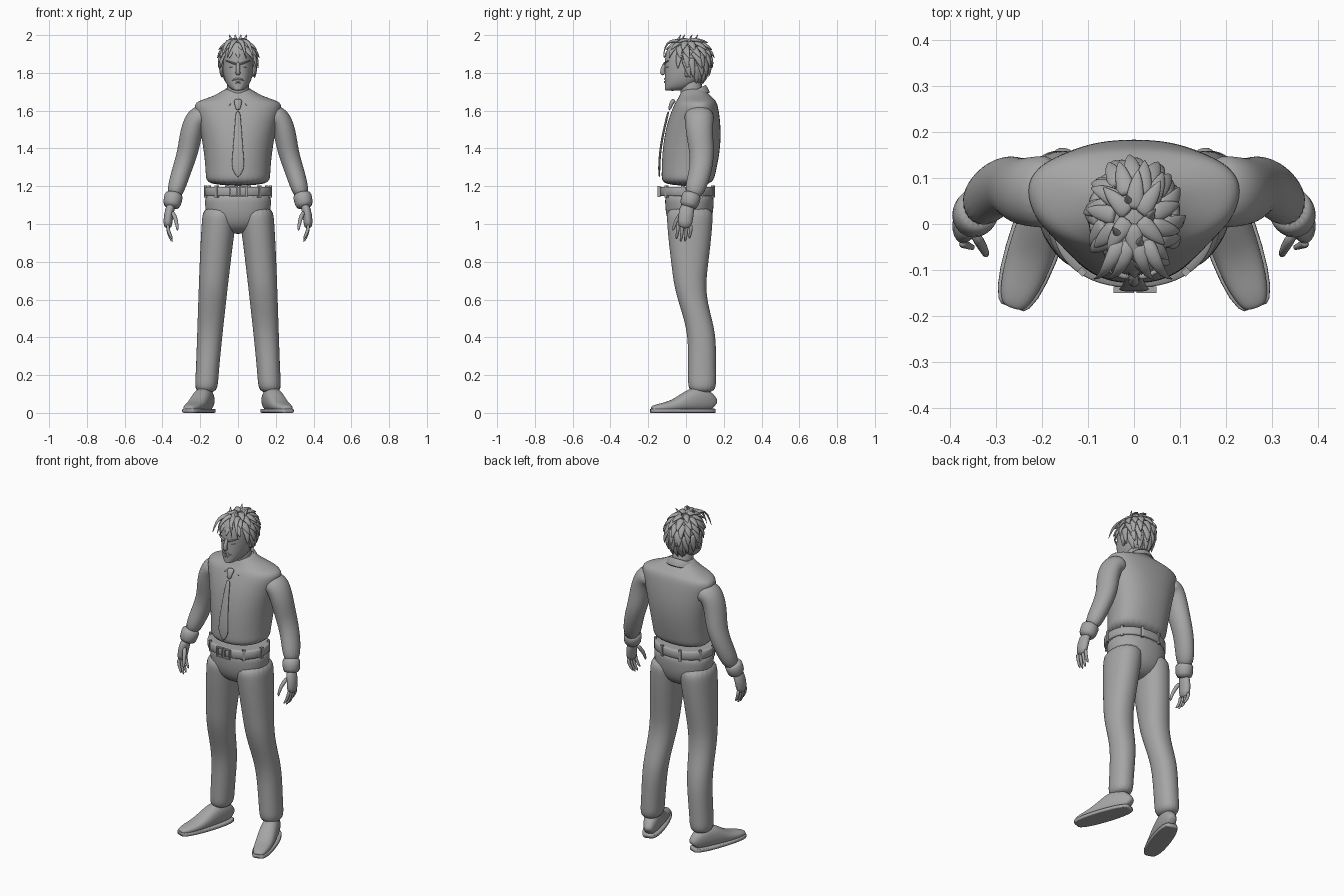
import bpy, bmesh, math, random
from math import sin, cos, pi, sqrt, exp, radians
from mathutils import Vector, Matrix

random.seed(4)
default_cube = bpy.data.objects.get("Cube")
if default_cube:
    bpy.data.objects.remove(default_cube, do_unlink=True)

colour = (.38, .38, .38, 1)
grey = bpy.data.materials.new("plain_grey")
grey.use_nodes = True
grey.diffuse_color = colour
shader = next(node for node in grey.node_tree.nodes if node.type == 'BSDF_PRINCIPLED')
shader.inputs["Base Color"].default_value = colour

UP = Vector((0, 0, 1))
ACROSS = Vector((1, 0, 0))


def steps(count):
    return [i / count for i in range(count + 1)]


def ease(t):
    t = max(0, min(1, t))
    return t * t * (3 - 2 * t)


def signed_power(value, exponent):
    return math.copysign(abs(value) ** exponent, value)


def add_tube(bm, rings, side=ACROSS, axis=None, sides=20, square=1, taper=0, matrix=Matrix()):
    """Skin rings of (x, y, z, half width, half depth) into a closed tube."""
    centres = [Vector(ring[:3]) for ring in rings]
    loops = []
    for i, (x, y, z, wide, deep) in enumerate(rings):
        following = centres[min(i + 1, len(rings) - 1)]
        previous = centres[max(i - 1, 0)]
        along = axis or (following - previous).normalized()
        u = Vector(side)
        u = (u - along * u.dot(along)).normalized()
        v = along.cross(u)
        loop = []
        for k in range(sides):
            angle = 2 * pi * k / sides
            c, s = signed_power(cos(angle), square), signed_power(sin(angle), square)
            point = centres[i] + u * (wide * c * (1 + taper * s)) + v * (deep * s)
            loop.append(bm.verts.new(matrix @ point))
        loops.append(loop)
    for lower, upper in zip(loops, loops[1:]):
        for k in range(sides):
            after = (k + 1) % sides
            bm.faces.new((lower[k], lower[after], upper[after], upper[k]))
    bm.faces.new(loops[0])
    bm.faces.new(loops[-1])


def add_limb(bm, points, wide, deep, tip=1, **options):
    """A tube along points whose size changes evenly towards its tip."""
    scale = [1 + (tip - 1) * t for t in steps(len(points) - 1)]
    add_tube(bm, [(*p, wide * f, deep * f) for p, f in zip(points, scale)], **options)


def add_box(bm, centre, size, turn=0):
    place = Matrix.Translation(centre) @ Matrix.Rotation(turn, 4, 'Z')
    bmesh.ops.create_cube(bm, size=1, matrix=place @ Matrix.Diagonal((*size, 1)))


def finish(name, bm, levels=1, mirror=False, smooth=True, thickness=0):
    bmesh.ops.recalc_face_normals(bm, faces=bm.faces)
    mesh = bpy.data.meshes.new(name)
    bm.to_mesh(mesh)
    bm.free()
    mesh.materials.append(grey)
    if smooth:
        mesh.shade_smooth()
    part = bpy.data.objects.new(name, mesh)
    bpy.context.collection.objects.link(part)
    if thickness:
        part.modifiers.new("Thickness", 'SOLIDIFY').thickness = thickness
    if levels:
        rounding = part.modifiers.new("Rounding", 'SUBSURF')
        rounding.levels = rounding.render_levels = levels
    if mirror:
        part.modifiers.new("Mirror", 'MIRROR')


def tube(name, rings, levels=1, mirror=False, **options):
    bm = bmesh.new()
    add_tube(bm, rings, **options)
    finish(name, bm, levels, mirror)


def limb(name, points, wide, deep, tip=1, levels=1, mirror=False, **options):
    bm = bmesh.new()
    add_limb(bm, points, wide, deep, tip, **options)
    finish(name, bm, levels, mirror)


def level_ring(z, wide, front, back):
    return (0, (front + back) / 2, z, wide, (back - front) / 2)


# Shirt body: waist to shoulders, then shoulders to neck
shirt = [level_ring(1.2 + .44 * t, .168 + .07 * t ** 2, -.13 + .07 * t ** 3, .14 + .045 * sin(2.5 * t))
         for t in steps(7)]
shirt += [level_ring(1.66 + .06 * t, .18 - .12 * t ** .7, -.045 + .03 * t, .15 - .06 * t)
          for t in steps(3)]
tube("shirt_body", shirt, axis=UP, sides=28, square=.88, taper=.12, levels=2)

# Sleeves and cuffs
limb("sleeve", [(.16, .07, 1.57), (.22, .07, 1.57), (.25, .07, 1.48), (.265, .085, 1.38),
                (.3, .08, 1.28), (.345, .03, 1.13)],
     .07, .083, .66, side=(4, 0, 3), levels=2, mirror=True)
limb("cuff", [(.336, .035, 1.17), (.345, .023, 1.13), (.354, .01, 1.08)],
     .052, .054, .9, mirror=True)

# Hands: palm, four fingers and thumb
bm = bmesh.new()
add_limb(bm, [(.35, .01, 1.11), (.37, 0, 1.05), (.372, -.01, .97)], .025, .04)
for finger in range(4):
    y = .026 - .023 * finger
    length = .08 + .02 * sin(finger)
    add_limb(bm, [(.372, y, 1), (.37, y, 1 - length / 2), (.345, y - .01, 1 - length)],
             .012, .012, .6, sides=8)
add_limb(bm, [(.35, -.015, 1.07), (.325, -.055, 1.02), (.32, -.07, .96)], .015, .015, .5, sides=8)
finish("hand", bm, mirror=True)

# Trousers
tube("trouser_seat", [(0, .018, 1.18 - .24 * t, .177 * sqrt(1 - t ** 4), .13 * sqrt(1 - t ** 4))
                      for t in (0, .3, .5, .7, .85, .97)],
     axis=UP, sides=28, square=.9, levels=2)
tube("trouser_leg", [(.09 + .08 * t ** .8, .02 + .065 * ease(3 * t - 1.2), 1.1 - t,
                      .095 - .04 * t + .006 * t ** 8, .125 - .05 * ease(t / .6))
                     for t in steps(12)],
     axis=UP, square=.92, levels=2, mirror=True)

# Belt, belt loops and double buckle
tube("belt", [(0, .007, 1.172 + high, .174 + grow, .142 + grow)
              for high, grow in ((-.024, -.02), (-.024, 0), (-.02, .003),
                                 (.02, .003), (.024, 0), (.024, -.02))],
     axis=UP, sides=64, square=.9, levels=0)
bm = bmesh.new()
for degrees in range(40, 360, 40):
    x, y = .175 * sin(radians(degrees)), -.145 * cos(radians(degrees))
    add_box(bm, (x, y + .007, 1.172), (.016, .014, .066), math.atan2(x, -y))
finish("belt_loops", bm, levels=0, smooth=False)
bm = bmesh.new()
for x in (-.022, .027):
    for way in (-1, 1):
        add_box(bm, (x + way * .018, -.143, 1.172), (.008, .014, .06))
        add_box(bm, (x, -.143, 1.172 + way * .026), (.04, .014, .008))
finish("belt_buckle", bm, levels=0, smooth=False)


# Shoes, turned outward
def shoe_size(t):
    """Position along the foot, half width and height, from heel to toe."""
    roundness = 4 * t * (1 - t)
    height = .05 + .095 * exp(-((t - .22) / .32) ** 2)
    return .07 - .355 * t, .053 * roundness ** .3, height * roundness ** .2


turn_out = Matrix.Translation((.172, .085, 0)) @ Matrix.Rotation(radians(19), 4, 'Z')
foot = [shoe_size(.01 + .98 * ease(t)) for t in steps(10)]
tube("shoe_upper", [(0, y, high / 2 + .005, wide, high / 2) for y, wide, high in foot],
     square=.85, matrix=turn_out, levels=2, mirror=True)
tube("shoe_sole", [(0, y, .011, wide + .006, .011) for y, wide, high in foot],
     square=.3, matrix=turn_out, levels=0, mirror=True)
bm = bmesh.new()
for row in range(4):
    y, wide, high = shoe_size(.42 + .06 * row)
    add_limb(bm, [(reach * .028, y, high + .008 - .014 * abs(reach)) for reach in (-1, -.5, .5, 1)],
             .004, .004, side=(0, 1, 0), sides=6, matrix=turn_out)
finish("shoe_laces", bm, mirror=True)

# Collar: a folded strip round the neck with two front points
bm = bmesh.new()
strip = []
for t in steps(24):
    angle = radians(316 * t - 158)
    s, c = sin(angle), cos(angle)
    point = max(0, -c - .55)
    edge = [(.07, 1.66 + .04 * c), (.07, 1.7 + .04 * c), (.078, 1.7 + .036 * c),
            (.1 + .03 * point, 1.67 + .025 * c - .075 * point)]
    strip.append([bm.verts.new((radius * s, .03 + radius * c, z)) for radius, z in edge])
for near, far in zip(strip, strip[1:]):
    for k in range(3):
        bm.faces.new((near[k], far[k], far[k + 1], near[k + 1]))
finish("shirt_collar", bm, thickness=.006)

# Tie
limb("tie_knot", [(0, -.06, 1.66), (0, -.078, 1.64), (0, -.09, 1.6)], .026, .015, .5, sides=12)
blade = [(0, -.092 - .05 * sin(t * pi / 2), 1.6 - .31 * t, .012 + .024 * t, .006) for t in steps(6)]
tube("tie_blade", blade + [(0, -.141, 1.245, .002, .004)], sides=12, square=.7)

# Neck and head
limb("neck", [(0, .035, 1.63), (0, .03, 1.7), (0, .02, 1.8)], .06, .06, axis=UP)
skull = []
for k in steps(12):
    angle = pi * (.04 + .92 * k)
    t = (1 - cos(angle)) / 2
    skull.append(level_ring(1.704 + .27 * t, .082 * sin(angle) ** .8,
                            -.113 + .06 * t ** 8, -.05 + .16 * sqrt(sin(pi * t))))
tube("head", skull, axis=UP, sides=24, square=.86, taper=.1, levels=2)

# Face
limb("nose", [(0, -.105, 1.86), (0, -.12, 1.83), (0, -.128, 1.805), (0, -.115, 1.79)],
     .009, .01, 1.6, sides=10)
limb("brow", [(.008, -.115, 1.846), (.035, -.112, 1.855), (.068, -.09, 1.865)],
     .007, .009, .4, side=UP, sides=8, mirror=True)
limb("eye", [(.016, -.102, 1.83), (.03, -.104, 1.832), (.05, -.092, 1.832)],
     .006, .007, .5, side=UP, sides=8, mirror=True)
for name, z, reach in (("upper_lip", 1.77, .034), ("lower_lip", 1.753, .02)):
    limb(name, [(0, -.114, z), (reach / 2, -.111, z - .003), (reach, -.1, z - .012)],
         .007, .007, .4, side=UP, sides=8, mirror=True)
limb("ear", [(.077, .005, 1.775), (.086, .01, 1.81), (.09, .015, 1.85)],
     .007, .014, 1.5, axis=UP, sides=10, mirror=True)

# Hair: a scalp cap under pointed locks that flow down from the crown
crown = Vector((0, .016, 1.876))


def scalp(azimuth, height, scale):
    tall = .1 if height > 0 else .125
    return crown + scale * Vector((.088 * cos(height) * sin(azimuth),
                                   -.108 * cos(height) * cos(azimuth), tall * sin(height)))


bm = bmesh.new()
cap = Matrix.Translation(crown) @ Matrix.Diagonal((.084, .1, .095, 1))
bmesh.ops.create_icosphere(bm, subdivisions=3, radius=1, matrix=cap)
for row, degrees in enumerate(range(82, -40, -20)):
    height = radians(degrees)
    count = 5 + int(13 * cos(height))
    for i in range(count):
        azimuth = 2 * pi * (i + row % 2 / 2) / count - pi
        face_edge = radians(62 if degrees > -10 else 85)
        if abs(azimuth) < face_edge and degrees < 35:
            continue
        azimuth += random.uniform(-.1, .1)
        twist = random.uniform(-.1, .3)
        flare = random.uniform(.28, .36)
        lock = [(*scalp(azimuth + twist * t, height - .73 * t, .95 + flare * t),
                 .025 * sqrt(1 - t) + .001, .012 * sqrt(1 - t) + .001) for t in steps(4)]
        add_tube(bm, lock, side=(cos(azimuth), sin(azimuth), 0), sides=8)

# Parted fringe and short upright tufts
for x, lean in ((-.05, -.04), (-.02, -.04), (.015, .03), (.045, .04)):
    add_limb(bm, [(x / 2, -.03, 1.965), (x, -.08, 1.975), (x + lean / 2, -.115, 1.94),
                  (x + lean, -.12, 1.87)], .024, .013, .05, sides=8)
for x, y in ((-.03, -.03), (.01, -.05), (.03, .01), (-.01, .04)):
    add_limb(bm, [(x, y, 1.95), (x * 1.2, y + .01, 1.98), (x * 1.6, y + .025, 2.005)],
             .018, .014, .05, sides=8)
finish("hair", bm)
